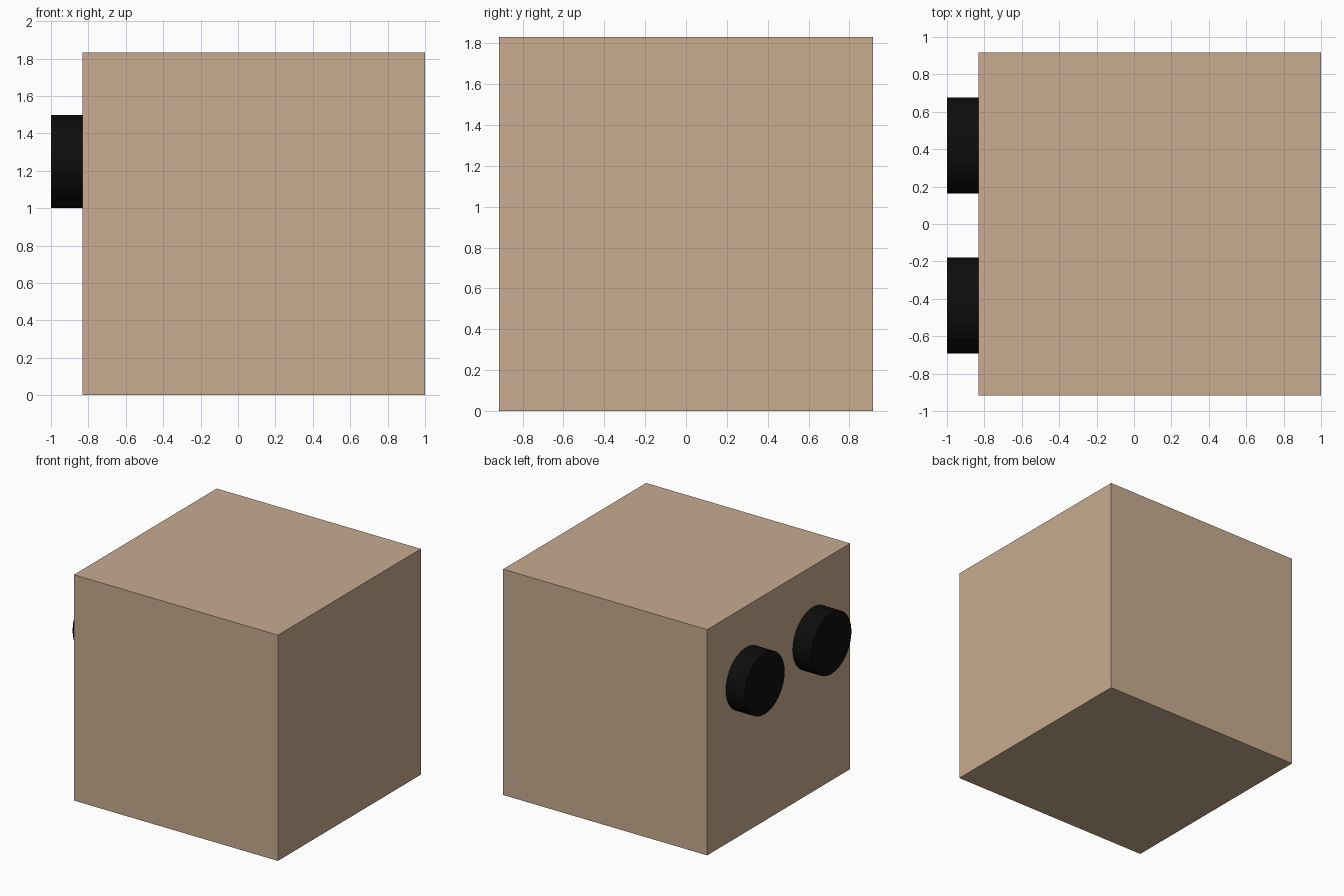
import bpy
from math import pi

if "Cube" in bpy.data.objects:
    bpy.data.objects.remove(bpy.data.objects["Cube"])


def material(name, color):
    m = bpy.data.materials.new(name)
    m.diffuse_color = color
    m.use_nodes = True
    m.node_tree.nodes["Principled BSDF"].inputs["Base Color"].default_value = m.diffuse_color
    return m


tan = material("tan", (0.58, 0.41, 0.28, 1))
black = material("black", (0.004, 0.004, 0.004, 1))

# Cube body
SIDE = 1.832
FACE_X = 1 - SIDE
bpy.ops.mesh.primitive_cube_add(size=SIDE, location=(1 - SIDE / 2, 0, SIDE / 2))
body = bpy.context.object
body.name = "body"
body.data.materials.append(tan)

# Two slightly oval discs on the left face, sunk a little into the body
INSET = 0.02
depth = FACE_X + INSET + 1
for name, y in (("disc_back", 0.42), ("disc_front", -0.436)):
    bpy.ops.mesh.primitive_cylinder_add(
        vertices=32, radius=1, depth=depth,
        location=(-1 + depth / 2, y, 1.249), rotation=(0, pi / 2, 0))
    disc = bpy.context.object
    disc.name = name
    disc.scale = (0.249, 0.257, 1)
    disc.data.materials.append(black)
